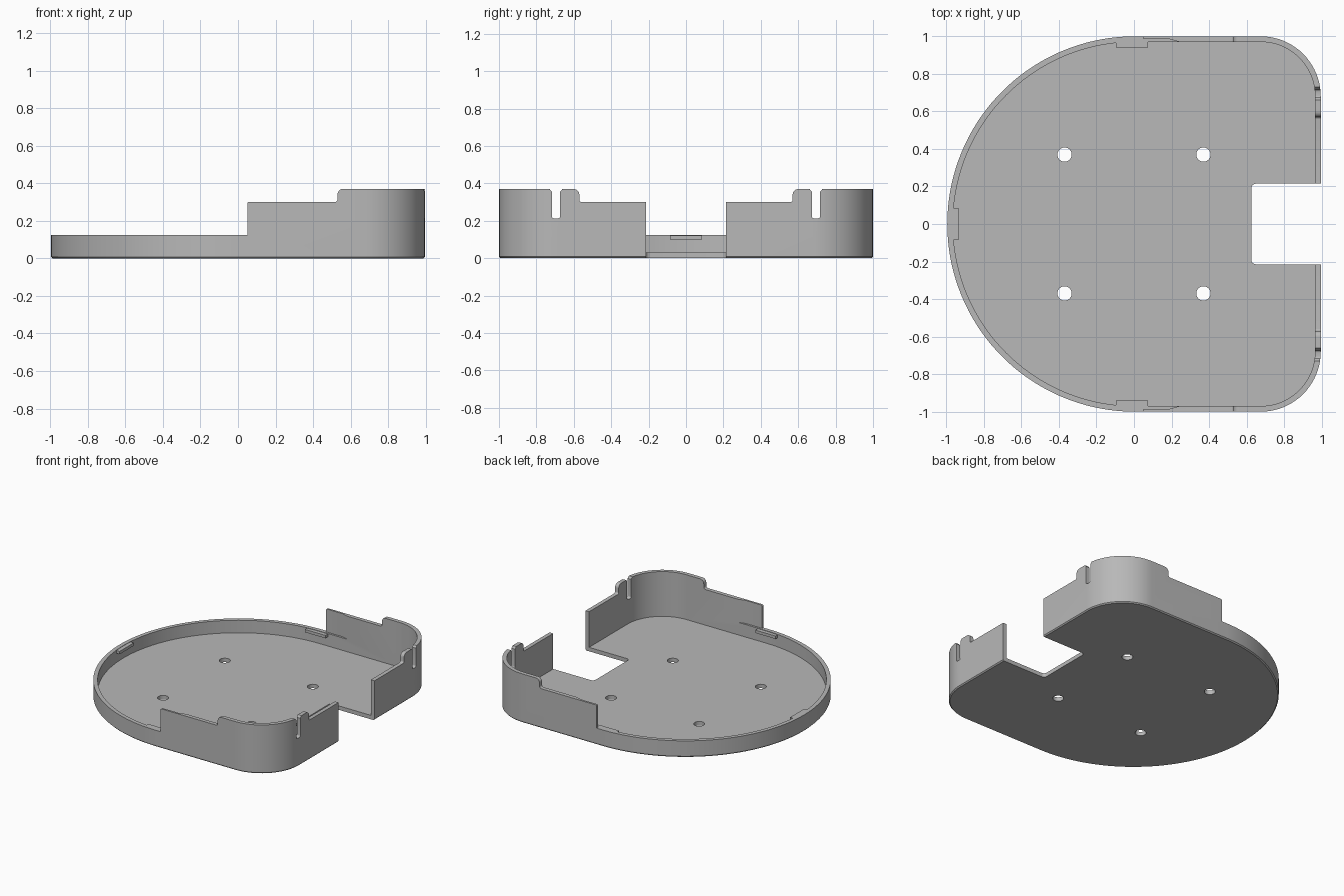
import bpy, bmesh
from math import pi, cos, sin
from mathutils import Vector

cube = bpy.data.objects.get("Cube")
if cube:
    bpy.data.objects.remove(cube, do_unlink=True)

# One flat grey plastic
grey = bpy.data.materials.new("grey plastic")
grey.use_nodes = True
colour = (0.48, 0.48, 0.48, 1)
grey.diffuse_color = colour
grey.node_tree.nodes["Principled BSDF"].inputs["Base Color"].default_value = colour

WALL, FLOOR, RIM, MID, TOP = 0.03, 0.03, 0.125, 0.3, 0.37
RIGHT, CORNER, CX = 0.995, 0.32, 0.005


def arc(cx, cy, r, a0, a1, n):
    return [(cx + r * cos(a0 + (a1 - a0) * i / n), cy + r * sin(a0 + (a1 - a0) * i / n))
            for i in range(n + 1)]


def outline(inset):
    """Half round on one side, rounded square on the other."""
    c, r = RIGHT - CORNER, CORNER - inset
    return (arc(CX, 0, 1 - inset, pi / 2, 3 * pi / 2, 72)
            + arc(c, CORNER - 1, r, -pi / 2, 0, 20)
            + arc(c, 1 - CORNER, r, 0, pi / 2, 20))


def rounded(corners, n=5):
    """Polygon from (u, v, radius) corners, softened with short curves."""
    pts = []
    for i, (u, v, r) in enumerate(corners):
        p = Vector((u, v))
        if not r:
            pts.append((u, v))
            continue
        a = p + (Vector(corners[i - 1][:2]) - p).normalized() * r
        b = p + (Vector(corners[(i + 1) % len(corners)][:2]) - p).normalized() * r
        for k in range(n + 1):
            ang = pi / 2 * k / n
            q = p + (a - p) * (1 - sin(ang)) + (b - p) * (1 - cos(ang))
            pts.append((q.x, q.y))
    return pts


def loft(name, layers, axis="z"):
    """Solid through equal outlines, each given with its place on the axis."""
    place = {"z": lambda u, v, w: (u, v, w),
             "y": lambda u, v, w: (u, w, v),
             "x": lambda u, v, w: (w, u, v)}[axis]
    bm = bmesh.new()
    rings = [[bm.verts.new(place(u, v, w)) for u, v in pts] for pts, w in layers]
    n = len(rings[0])
    for lo, hi in zip(rings, rings[1:]):
        for i in range(n):
            j = (i + 1) % n
            bm.faces.new((lo[i], lo[j], hi[j], hi[i]))
    bm.faces.new(rings[0][::-1])
    bm.faces.new(rings[-1])
    bmesh.ops.recalc_face_normals(bm, faces=bm.faces)
    mesh = bpy.data.meshes.new(name)
    bm.to_mesh(mesh)
    bm.free()
    mesh.materials.append(grey)
    ob = bpy.data.objects.new(name, mesh)
    bpy.context.collection.objects.link(ob)
    return ob


def prism(name, pts, lo, hi, axis="z"):
    return loft(name, [(pts, lo), (pts, hi)], axis)


def rect(a, b, c, d):
    return [(a, c), (b, c), (b, d), (a, d)]


# Tray body with a fine chamfer under the edge
tray = loft("tray", [(outline(0.008), 0), (outline(0), 0.008), (outline(0), TOP)])

cutters = [prism("cavity_cutter", outline(WALL), FLOOR, 0.6)]

# Opening in the straight side
cutters.append(prism("opening_cutter", rounded(
    [(0.625, -0.215, 0.025), (1.2, -0.215, 0), (1.2, 0.215, 0), (0.625, 0.215, 0.025)]), -0.2, 0.8))

# Stepped height along the long walls
cutters.append(prism("long_step_cutter", rounded(
    [(-1.2, RIM, 0), (0.05, RIM, 0), (0.05, MID, 0.008), (0.53, MID, 0.015),
     (0.53, TOP, 0.03), (0.58, TOP, 0), (0.58, 0.5, 0), (-1.2, 0.5, 0)]), -1.2, 1.2, "y"))

# Stepped height and slots in the straight side
cutters.append(prism("end_step_cutter", rounded(
    [(-0.57, MID, 0.012), (0.57, MID, 0.012), (0.57, TOP, 0.03), (0.61, TOP, 0),
     (0.61, 0.5, 0), (-0.61, 0.5, 0), (-0.61, TOP, 0), (-0.57, TOP, 0.03)]), 0.8, 1.2, "x"))
for s in (-1, 1):
    slot = rounded([(s * 0.673, 0.213, 0.012), (s * 0.717, 0.213, 0.012), (s * 0.717, TOP - 0.015, 0),
                    (s * 0.73, TOP + 0.001, 0), (s * 0.73, 0.5, 0), (s * 0.66, 0.5, 0),
                    (s * 0.66, TOP + 0.001, 0), (s * 0.673, TOP - 0.015, 0)])
    cutters.append(prism("slot_cutter", slot, 0.8, 1.2, "x"))
    # Thinned start of each raised wall
    thin = [(0, s * 0.985), (0.19, s * 0.985), (0.25, s * 0.968), (0.25, s * 0.9), (0, s * 0.9)]
    cutters.append(prism("thin_wall_cutter", thin, RIM, 0.6))
    # Screw holes
    for x in (-0.37, 0.37):
        cutters.append(prism("hole_cutter", arc(x, s * 0.37, 0.038, 0, 2 * pi * 31 / 32, 31), -0.1, 0.1))

for c in cutters:
    c.hide_render = True
    mod = tray.modifiers.new(c.name, "BOOLEAN")
    mod.operation, mod.solver, mod.object = "DIFFERENCE", "EXACT", c
bpy.context.view_layer.objects.active = tray
for mod in list(tray.modifiers):
    bpy.ops.object.modifier_apply(modifier=mod.name)
for c in cutters:
    bpy.data.objects.remove(c, do_unlink=True)

# Snap tabs inside the rim
prism("left_tab", rect(-0.095, 0.075, 0.94, 0.98), 0.1, RIM - 0.003)
prism("right_tab", rect(-0.095, 0.075, -0.98, -0.94), 0.1, RIM - 0.003)
prism("round_end_tab", rect(-0.975, -0.935, -0.085, 0.085), 0.1, RIM - 0.003)

bpy.ops.object.select_all(action="DESELECT")
tray.select_set(True)
bpy.ops.object.shade_smooth_by_angle(angle=0.5)
